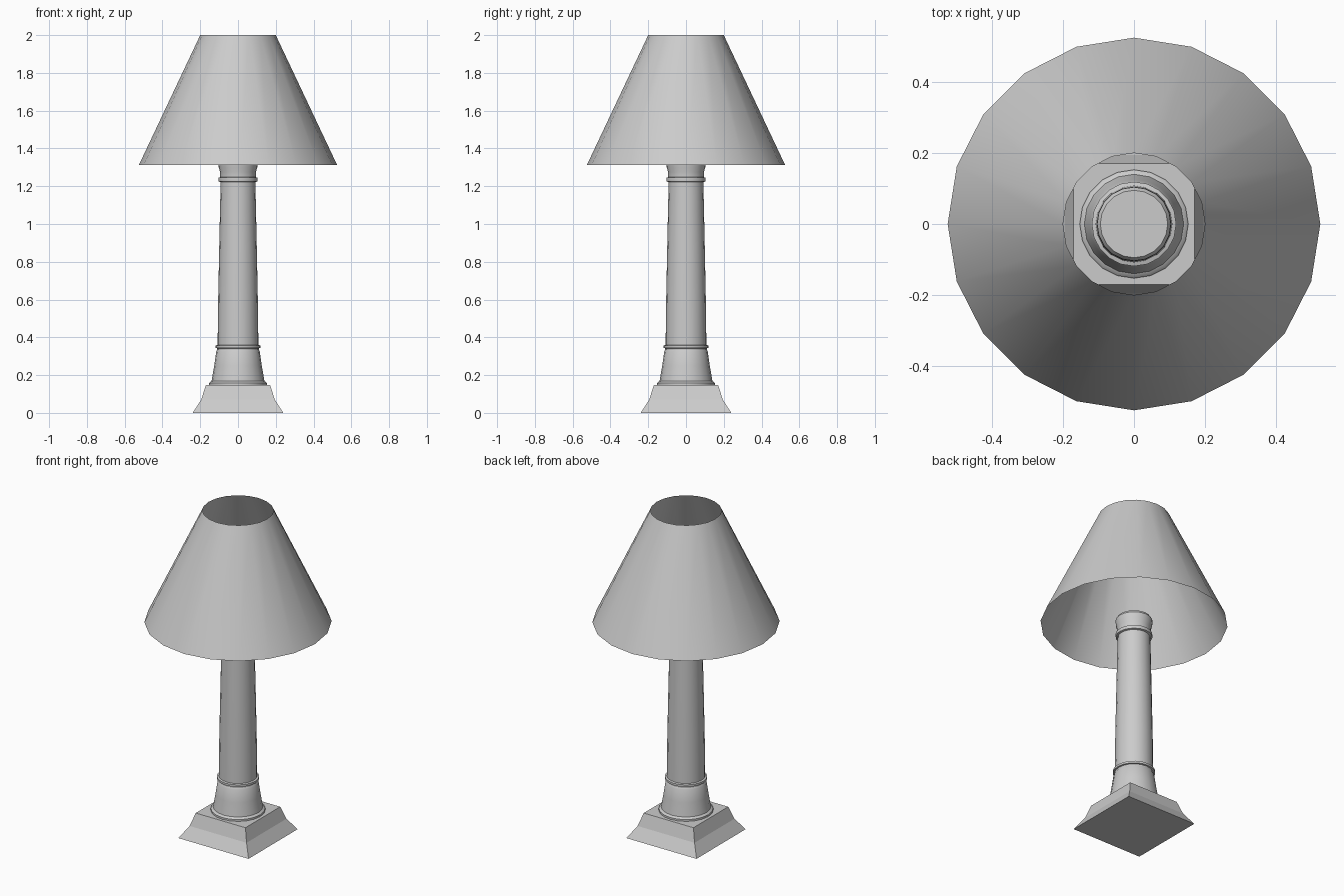
import bpy, bmesh, math

if "Cube" in bpy.data.objects:
    bpy.data.objects.remove(bpy.data.objects["Cube"])


def stack(name, profile, sides, start=0.0, bottom=True, top=True):
    """Loft regular polygon rings through (radius, height) points."""
    bm = bmesh.new()
    rings = []
    for r, z in profile:
        rings.append([bm.verts.new((r * math.cos(start + math.tau * i / sides),
                                    r * math.sin(start + math.tau * i / sides), z))
                      for i in range(sides)])
    for a, b in zip(rings, rings[1:]):
        for i in range(sides):
            j = (i + 1) % sides
            bm.faces.new((a[i], a[j], b[j], b[i]))
    if bottom:
        bm.faces.new(rings[0][::-1])
    if top:
        bm.faces.new(rings[-1])
    mesh = bpy.data.meshes.new(name)
    bm.to_mesh(mesh)
    bm.free()
    obj = bpy.data.objects.new(name, mesh)
    bpy.context.collection.objects.link(obj)
    return obj


def smooth(obj):
    bpy.ops.object.select_all(action='DESELECT')
    obj.select_set(True)
    bpy.context.view_layer.objects.active = obj
    bpy.ops.object.shade_smooth_by_angle(angle=math.radians(30))


# Square plinth with a kinked slope (half widths turned into corner radii)
plinth = [(0.24, 0), (0.195, 0.07), (0.17, 0.147)]
stack("plinth", [(w * math.sqrt(2), z) for w, z in plinth], 4, math.pi / 4)

# Turned column: foot ring, flared foot, collar, tapered shaft, neck ring, cap
column = [
    (0.153, 0.147), (0.153, 0.158), (0.146, 0.165), (0.140, 0.168),
    (0.126, 0.25), (0.115, 0.325), (0.110, 0.333), (0.110, 0.342),
    (0.119, 0.344), (0.119, 0.357), (0.108, 0.360),
    (0.105, 0.60), (0.099, 0.90), (0.092, 1.222),
    (0.103, 1.225), (0.104, 1.235), (0.103, 1.245), (0.095, 1.248),
    (0.095, 1.275), (0.102, 1.30), (0.104, 1.33), (0.095, 1.345),
]
smooth(stack("column", column, 20))

# Open conical shade, a single sheet
smooth(stack("lamp_shade", [(0.525, 1.312), (0.20, 2.0)], 20,
             bottom=False, top=False))
